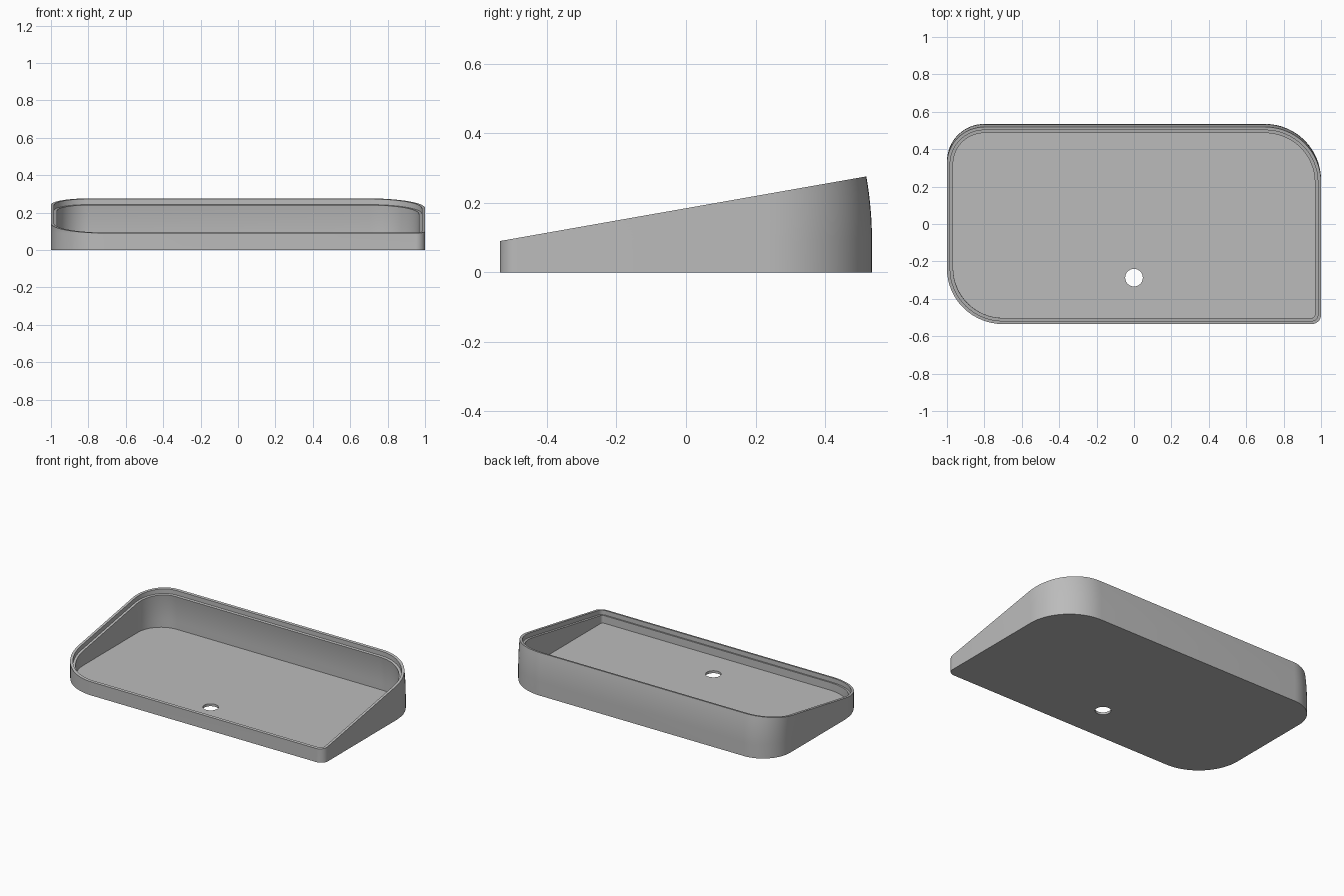
import bpy, bmesh, math

cube = bpy.data.objects.get("Cube")
if cube:
    bpy.data.objects.remove(cube, do_unlink=True)

HALF_X, HALF_Y = 1.0, 0.535
FRONT_H, LEDGE_DROP, FLOOR = 0.09, 0.03, 0.016
RIM, WALL = 0.017, 0.033          # rim thickness and full wall thickness
TILT = math.radians(10)
SEGMENTS, STEPS = 16, 8

# Corners: x sign, y sign, radius (counter-clockwise from the back +x corner)
CORNERS = [(1, 1, 0.3), (-1, 1, 0.2), (-1, -1, 0.3), (1, -1, 0.05)]


def outline(inset):
    """Rounded plan outline, offset inwards."""
    pts = []
    for i, (sx, sy, r) in enumerate(CORNERS):
        for k in range(SEGMENTS + 1):
            a = math.radians(90) * (i + k / SEGMENTS)
            pts.append((sx * (HALF_X - r) + (r - inset) * math.cos(a),
                        sy * (HALF_Y - r) + (r - inset) * math.sin(a)))
    return pts


def flat_ring(bm, inset, z):
    return [bm.verts.new((x, y, z)) for x, y in outline(inset)]


def swung_ring(bm, inset, base, angle):
    """Outline swung upwards around the front edge."""
    return [bm.verts.new((x, -HALF_Y + (y + HALF_Y) * math.cos(angle),
                          base + (y + HALF_Y) * math.sin(angle)))
            for x, y in outline(inset)]


def circle_ring(bm, z):
    return [bm.verts.new((0.047 * math.cos(a), -0.287 + 0.047 * math.sin(a), z))
            for a in (math.tau * k / 48 for k in range(48))]


def skin(bm, rings):
    for a, b in zip(rings, rings[1:]):
        for i in range(len(a)):
            j = (i + 1) % len(a)
            bm.faces.new((a[i], a[j], b[j], b[i]))


def fill_between(bm, *rings):
    edges = []
    for ring in rings:
        for i, v in enumerate(ring):
            w = ring[(i + 1) % len(ring)]
            edges.append(bm.edges.get((v, w)) or bm.edges.new((v, w)))
    bmesh.ops.triangle_fill(bm, edges=edges, use_beauty=True)


bm = bmesh.new()
angles = [TILT * k / STEPS for k in range(STEPS + 1)]

# Outer wall, rim, stepped ledge and inner wall as one continuous skin
outer = [flat_ring(bm, 0, 0)] + [swung_ring(bm, 0, FRONT_H, a) for a in angles]
rim = [swung_ring(bm, RIM, FRONT_H, TILT),
       swung_ring(bm, RIM, FRONT_H - LEDGE_DROP, TILT)]
inner = [swung_ring(bm, WALL, FRONT_H - LEDGE_DROP, a) for a in reversed(angles)]
floor = flat_ring(bm, WALL, FLOOR)
skin(bm, outer + rim + inner + [floor])

# Floor slab with a drain hole
hole_top, hole_bottom = circle_ring(bm, FLOOR), circle_ring(bm, 0)
skin(bm, [hole_top, hole_bottom])
fill_between(bm, floor, hole_top)
fill_between(bm, outer[0], hole_bottom)
bmesh.ops.recalc_face_normals(bm, faces=bm.faces)

mesh = bpy.data.meshes.new("sloped_tray")
bm.to_mesh(mesh)
bm.free()
tray = bpy.data.objects.new("sloped_tray", mesh)
bpy.context.collection.objects.link(tray)

# Single grey material
grey = bpy.data.materials.new("plain_grey")
grey.use_nodes = True
grey.diffuse_color = (0.5, 0.5, 0.5, 1)
grey.node_tree.nodes["Principled BSDF"].inputs["Base Color"].default_value = (0.5, 0.5, 0.5, 1)
mesh.materials.append(grey)

bpy.context.view_layer.objects.active = tray
tray.select_set(True)
bpy.ops.object.shade_smooth_by_angle(angle=math.radians(30))
